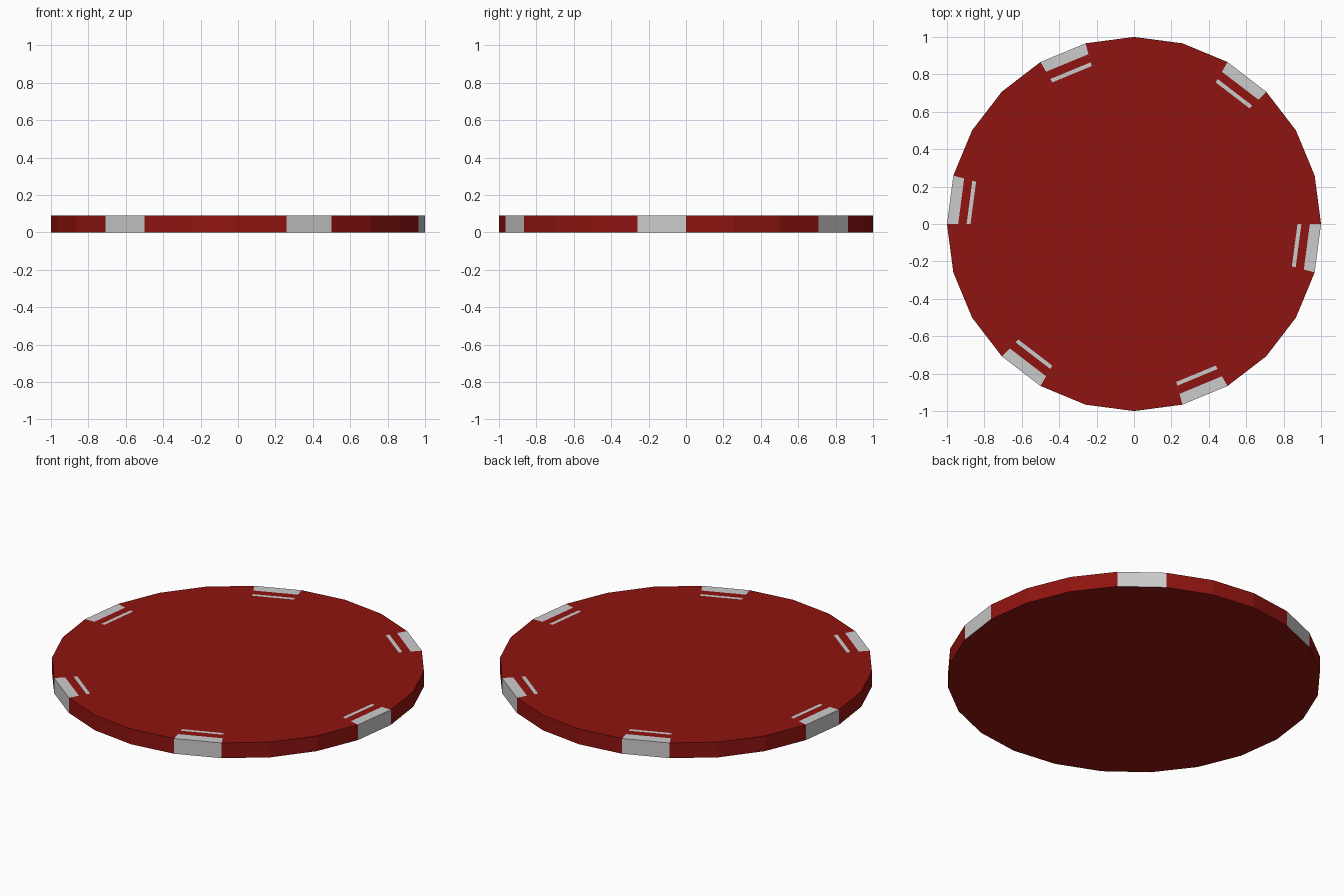
import bpy, bmesh
from math import cos, sin, pi

if "Cube" in bpy.data.objects:
    bpy.data.objects.remove(bpy.data.objects["Cube"])

SIDES = 24
HEIGHT = 0.09
# (radius, z) from the bottom rim up and in over the top face
PROFILE = [(1, 0), (1, HEIGHT), (0.94, HEIGHT), (0.895, HEIGHT), (0.874, HEIGHT)]
MARKED_BANDS = {0, 1, 3}   # side wall, outer top band, thin inlay stripe


def material(name, color):
    mat = bpy.data.materials.new(name)
    mat.diffuse_color = (*color, 1)
    mat.use_nodes = True
    mat.node_tree.nodes["Principled BSDF"].inputs["Base Color"].default_value = mat.diffuse_color
    return mat


bm = bmesh.new()
rings = [[bm.verts.new((r * cos(2 * pi * i / SIDES), r * sin(2 * pi * i / SIDES), z))
          for i in range(SIDES)] for r, z in PROFILE]

# Bands around the disc, every fourth segment carries the pale marks
for b, (low, high) in enumerate(zip(rings, rings[1:])):
    for i in range(SIDES):
        j = (i + 1) % SIDES
        face = bm.faces.new((low[i], low[j], high[j], high[i]))
        face.material_index = int(b in MARKED_BANDS and i % 4 == 3)

# Flat bottom and top centre
bm.faces.new(rings[0][::-1])
bm.faces.new(rings[-1])

mesh = bpy.data.meshes.new("gaming_chip")
bm.to_mesh(mesh)
bm.free()
mesh.materials.append(material("red", (0.275, 0.007, 0.005)))
mesh.materials.append(material("pale_grey", (0.8, 0.8, 0.8)))
chip = bpy.data.objects.new("gaming_chip", mesh)
bpy.context.collection.objects.link(chip)
